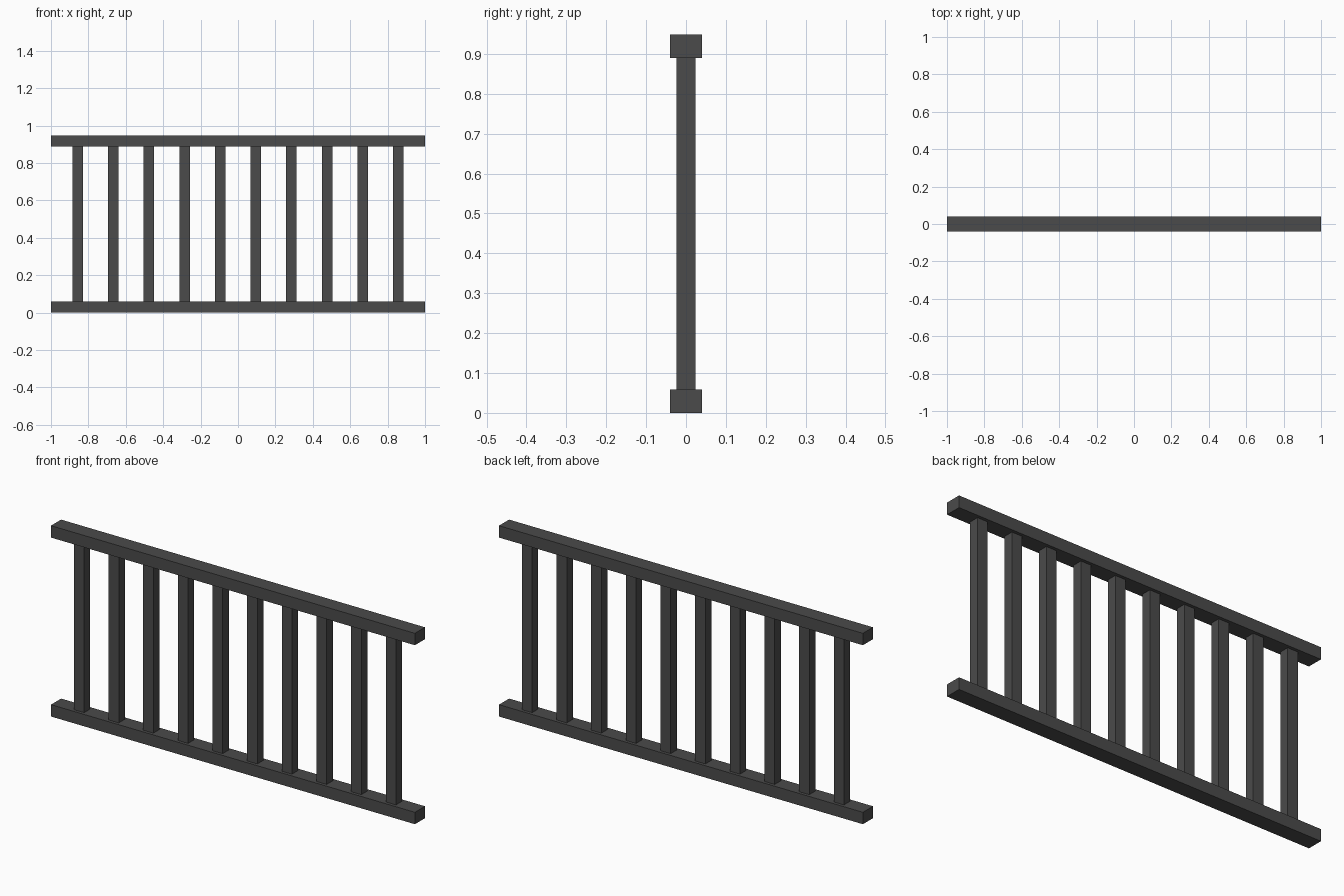
import bpy

if "Cube" in bpy.data.objects:
    bpy.data.objects.remove(bpy.data.objects["Cube"])

# Dark painted metal
dark = bpy.data.materials.new("dark_grey")
dark.diffuse_color = (0.07, 0.07, 0.07, 1)
dark.use_nodes = True
dark.node_tree.nodes["Principled BSDF"].inputs["Base Color"].default_value = dark.diffuse_color

RAIL_H, HEIGHT = 0.059, 0.948
COUNT, REACH = 10, 0.857


def box(name, centre, size):
    bpy.ops.mesh.primitive_cube_add(size=1, location=centre)
    ob = bpy.context.object
    ob.name = name
    ob.scale = size
    bpy.ops.object.transform_apply(location=False, rotation=False, scale=True)
    ob.data.materials.append(dark)
    return ob


# Horizontal rails
box("bottom_rail", (0, 0, RAIL_H / 2), (2, 0.079, RAIL_H))
box("top_rail", (0, 0, HEIGHT - RAIL_H / 2), (2, 0.079, RAIL_H))

# Evenly spaced balusters between the rails
for i in range(COUNT):
    x = -REACH + 2 * REACH * i / (COUNT - 1)
    box(f"baluster_{i + 1}", (x, 0, HEIGHT / 2), (0.056, 0.048, HEIGHT - 2 * RAIL_H))
